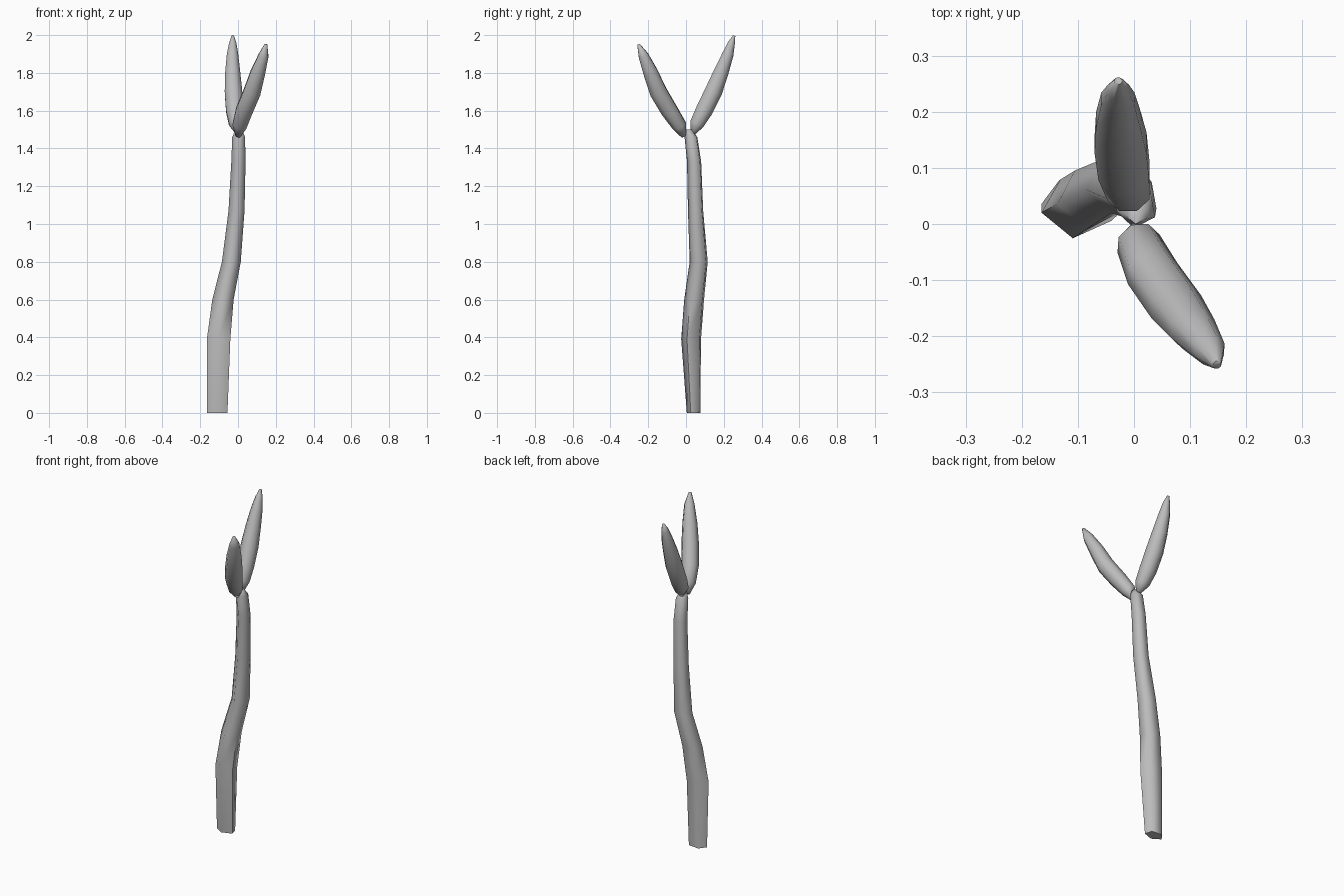
import bpy, bmesh, math
from mathutils import Vector

cube = bpy.data.objects.get("Cube")
if cube:
    bpy.data.objects.remove(cube, do_unlink=True)

grey = bpy.data.materials.new("plain grey")
grey.use_nodes = True
grey.diffuse_color = (0.5, 0.5, 0.5, 1)
grey.node_tree.nodes["Principled BSDF"].inputs["Base Color"].default_value = (0.5, 0.5, 0.5, 1)


def loft(name, rings, sides, start_angle, axis):
    """Bridge elliptical rings (x, y, z, radius x, radius y) lying across the axis."""
    turn = Vector((0, 0, 1)).rotation_difference(Vector(axis))
    bm = bmesh.new()
    loops = []
    for x, y, z, rx, ry in rings:
        loop = []
        for i in range(sides):
            a = math.radians(start_angle) + math.tau * i / sides
            offset = Vector((rx * math.cos(a), ry * math.sin(a), 0))
            loop.append(bm.verts.new(Vector((x, y, z)) + turn @ offset))
        loops.append(loop)
    for low, high in zip(loops, loops[1:]):
        for i in range(sides):
            j = (i + 1) % sides
            bm.faces.new((low[i], low[j], high[j], high[i]))
    bm.faces.new(reversed(loops[0]))
    bm.faces.new(loops[-1])
    mesh = bpy.data.meshes.new(name)
    bm.to_mesh(mesh)
    bm.free()
    mesh.materials.append(grey)
    obj = bpy.data.objects.new(name, mesh)
    bpy.context.collection.objects.link(obj)
    bpy.ops.object.select_all(action="DESELECT")
    obj.select_set(True)
    bpy.context.view_layer.objects.active = obj
    bpy.ops.object.shade_smooth_by_angle(angle=math.radians(75))
    return obj


# Crooked five-sided stem, narrowing to a blunt tip
loft("stem", [
    (-.108, .042, 0, .058, .038),
    (-.10, .03, .39, .066, .056),
    (-.077, .046, .6, .06, .056),
    (-.033, .07, .8, .053, .051),
    (-.006, .053, 1.07, .045, .043),
    (.004, .045, 1.33, .04, .04),
    (.005, .028, 1.46, .036, .036),
    (.005, .016, 1.5, .018, .016),
], 5, 190, (0, 0, 1))

# Two plump leaves spreading from the stem tip
leaves = {
    "back_leaf": [
        (0, .037, 1.48, .014), (-.01, .058, 1.53, .041), (-.018, .096, 1.6, .049),
        (-.024, .145, 1.7, .05), (-.028, .185, 1.8, .043), (-.029, .223, 1.9, .032),
        (-.028, .24, 1.955, .021), (-.028, .255, 1.997, .007)],
    "front_leaf": [
        (0, -.012, 1.465, .014), (.008, -.035, 1.52, .041), (.033, -.088, 1.6, .048),
        (.075, -.147, 1.7, .049), (.105, -.187, 1.8, .042), (.135, -.225, 1.89, .029),
        (.148, -.251, 1.95, .008)],
}
for name, spine in leaves.items():
    axis = Vector(spine[-1][:3]) - Vector(spine[0][:3])
    loft(name, [(x, y, z, r, r) for x, y, z, r in spine], 8, 22.5, axis)
